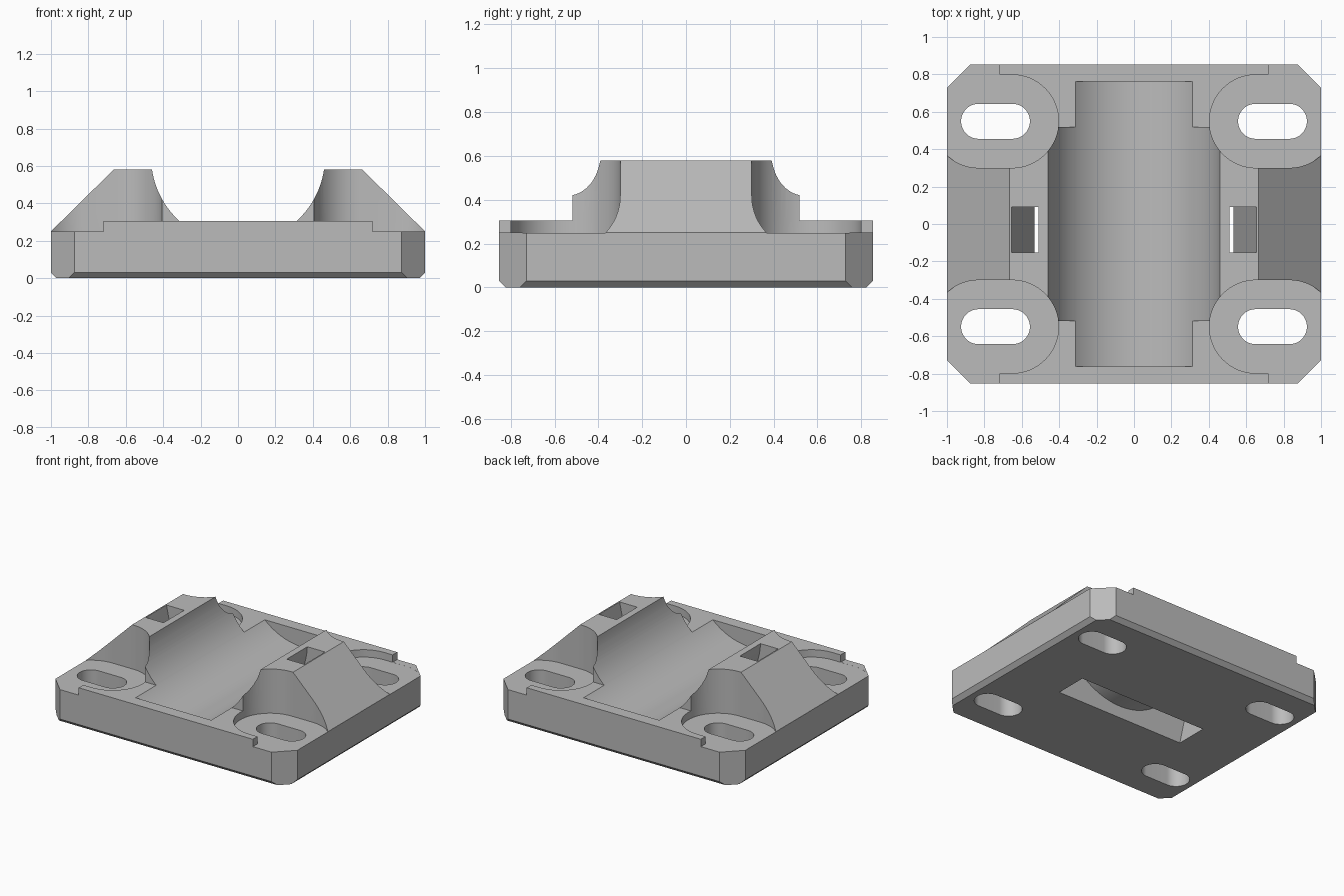
import bpy, bmesh, math

cube = bpy.data.objects.get("Cube")
if cube:
    bpy.data.objects.remove(cube, do_unlink=True)

HALF_X, HALF_Y = 1.0, 0.853
LEDGE_Z, DECK_Z, TOP_Z = 0.25, 0.305, 0.58


def prism(name, points, axis, low, high):
    """Extrude a closed 2D profile along the y or z axis, or along x with (y, z) points."""
    place = {"x": lambda a, b, t: (t, a, b),
             "y": lambda a, b, t: (a, t, b),
             "z": lambda a, b, t: (a, b, t)}[axis]
    bm = bmesh.new()
    ends = [[bm.verts.new(place(a, b, t)) for a, b in points] for t in (low, high)]
    bm.faces.new(ends[0])
    bm.faces.new(ends[1])
    n = len(points)
    for i in range(n):
        j = (i + 1) % n
        bm.faces.new((ends[0][i], ends[0][j], ends[1][j], ends[1][i]))
    bmesh.ops.recalc_face_normals(bm, faces=bm.faces)
    mesh = bpy.data.meshes.new(name)
    bm.to_mesh(mesh)
    bm.free()
    obj = bpy.data.objects.new(name, mesh)
    bpy.context.collection.objects.link(obj)
    return obj


def combine(target, tool, operation):
    """Apply a boolean and discard the tool object."""
    mod = target.modifiers.new("combine", "BOOLEAN")
    mod.operation, mod.solver, mod.object = operation, "EXACT", tool
    bpy.ops.object.select_all(action="DESELECT")
    bpy.context.view_layer.objects.active = target
    target.select_set(True)
    bpy.ops.object.modifier_apply(modifier=mod.name)
    bpy.data.objects.remove(tool, do_unlink=True)


def arc(cx, cy, r, start, end, steps):
    return [(cx + r * math.cos(start + (end - start) * i / steps),
             cy + r * math.sin(start + (end - start) * i / steps))
            for i in range(steps + 1)]


def circle(cz, r, steps=128):
    return arc(0, cz, r, 0, math.tau, steps)[:-1]


def stadium(x0, x1, y, r):
    h = math.pi / 2
    return arc(x1, y, r, -h, h, 32) + arc(x0, y, r, h, 3 * h, 32)


def mirrored(half):
    return half + [(-x, z) for x, z in reversed(half)]


# Base plate with raised deck and bevelled lower side edges
plate = prism("mounting_base", mirrored([
    (0.97, 0), (HALF_X, 0.03), (HALF_X, LEDGE_Z), (0.72, LEDGE_Z), (0.72, DECK_Z)]),
    "y", -HALF_Y, HALF_Y)

# Sloped cradle block
block = prism("cradle_block", mirrored([
    (0.9, 0.1), (0.9995, LEDGE_Z + 0.0005), (0.665, TOP_Z)]), "y", -0.519, 0.519)
combine(plate, block, "UNION")

# Round channel through the cradle, stopping short of the ends
combine(plate, prism("channel_cutter", circle(0.649, 0.465), "y", -0.763, 0.763), "DIFFERENCE")

# Bevels under the front and back edges
for s in (-1, 1):
    wedge = [(s * (HALF_Y - 0.04), -0.01), (s * (HALF_Y + 0.02), -0.01),
             (s * (HALF_Y + 0.02), 0.05)]
    combine(plate, prism("bevel_cutter", wedge, "x", -1.2, 1.2), "DIFFERENCE")

# Corner chamfers, screw recesses and screw slots
for sx in (-1, 1):
    for sy in (-1, 1):
        corner = [(sx * 1.1, sy * 0.628), (sx * 1.1, sy * 0.953), (sx * 0.775, sy * 0.953)]
        combine(plate, prism("corner_cutter", corner, "z", -0.2, 0.8), "DIFFERENCE")
        x0, x1 = sorted((sx * 0.652, sx * 0.83))
        recess = stadium(x0, x1, sy * 0.549, 0.249)
        combine(plate, prism("recess_cutter", recess, "z", LEDGE_Z - 0.0005, 0.8), "DIFFERENCE")
        x0, x1 = sorted((sx * 0.65, sx * 0.831))
        slot = stadium(x0, x1, sy * 0.549, 0.0935)
        combine(plate, prism("slot_cutter", slot, "z", -0.2, 0.8), "DIFFERENCE")

# Strap passage looping under the channel, open at the top and bottom
strap = prism("strap_cutter", mirrored([(0.5225, -0.05), (0.67, 0.65)]), "y", -0.152, 0.091)
combine(strap, prism("strap_core", circle(0.6, 0.51), "y", -0.5, 0.5), "DIFFERENCE")
combine(plate, strap, "DIFFERENCE")

# Single grey finish
grey = bpy.data.materials.new("plain_grey")
grey.use_nodes = True
colour = (0.5, 0.5, 0.5, 1)
grey.diffuse_color = colour
grey.node_tree.nodes["Principled BSDF"].inputs["Base Color"].default_value = colour
plate.data.materials.clear()
plate.data.materials.append(grey)

bpy.ops.object.select_all(action="DESELECT")
plate.select_set(True)
bpy.context.view_layer.objects.active = plate
bpy.ops.object.shade_smooth_by_angle(angle=math.radians(25))
